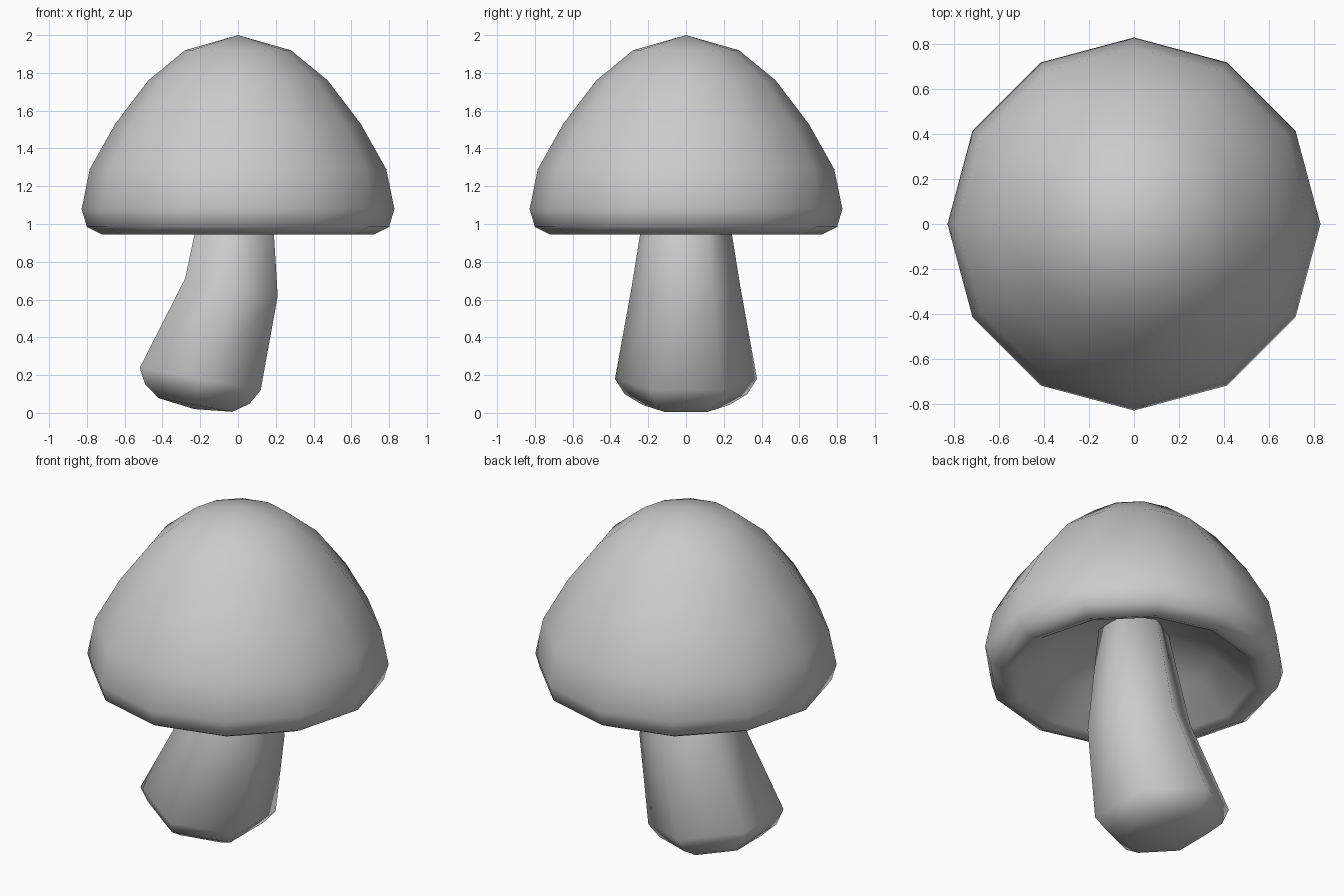
import bpy, bmesh
from math import sin, cos, pi, radians

if "Cube" in bpy.data.objects:
    bpy.data.objects.remove(bpy.data.objects["Cube"])


def loft(name, rings, sides, start_pole, end_pole, turn=0.0):
    """Skin rings of (centre x, centre z, radius, tilt in degrees), closed by poles (x, z)."""
    bm = bmesh.new()
    loops = []
    for cx, cz, r, tilt in rings:
        t = radians(tilt)
        loop = []
        for i in range(sides):
            a = turn + 2 * pi * i / sides
            u, v = r * cos(a), r * sin(a)
            loop.append(bm.verts.new((cx + u * cos(t), v, cz - u * sin(t))))
        loops.append(loop)
    for low, high in zip(loops, loops[1:]):
        for i in range(sides):
            j = (i + 1) % sides
            bm.faces.new((low[i], low[j], high[j], high[i]))
    for (x, z), loop in ((start_pole, loops[0]), (end_pole, loops[-1])):
        pole = bm.verts.new((x, 0, z))
        for i in range(sides):
            bm.faces.new((pole, loop[i], loop[(i + 1) % sides]))
    bmesh.ops.recalc_face_normals(bm, faces=bm.faces)
    for f in bm.faces:
        f.smooth = True
    mesh = bpy.data.meshes.new(name)
    bm.to_mesh(mesh)
    bm.free()
    obj = bpy.data.objects.new(name, mesh)
    bpy.context.collection.objects.link(obj)
    return obj


# Cap: hollow underside, rolled rim, then the dome up to the tip
cap_profile = [(0.22, 1.24), (0.46, 1.13), (0.66, 0.97), (0.72, 0.945),
               (0.80, 0.985), (0.828, 1.08), (0.785, 1.29), (0.65, 1.53),
               (0.475, 1.76), (0.28, 1.92)]
loft("cap", [(0, z, r, 0) for r, z in cap_profile], 12, (0, 1.28), (0, 2.0))

# Stem: six-sided, rounded tilted foot, bending upright into the cap
stem_rings = [(-0.225, 0.042, 0.23, 10.5), (-0.215, 0.10, 0.325, 10.5),
              (-0.20, 0.18, 0.376, 10.5), (-0.035, 0.665, 0.288, 10.5),
              (0.01, 1.34, 0.18, 0)]
loft("stem", stem_rings, 6, (-0.23, 0.02), (0.01, 1.36), turn=pi / 6)
